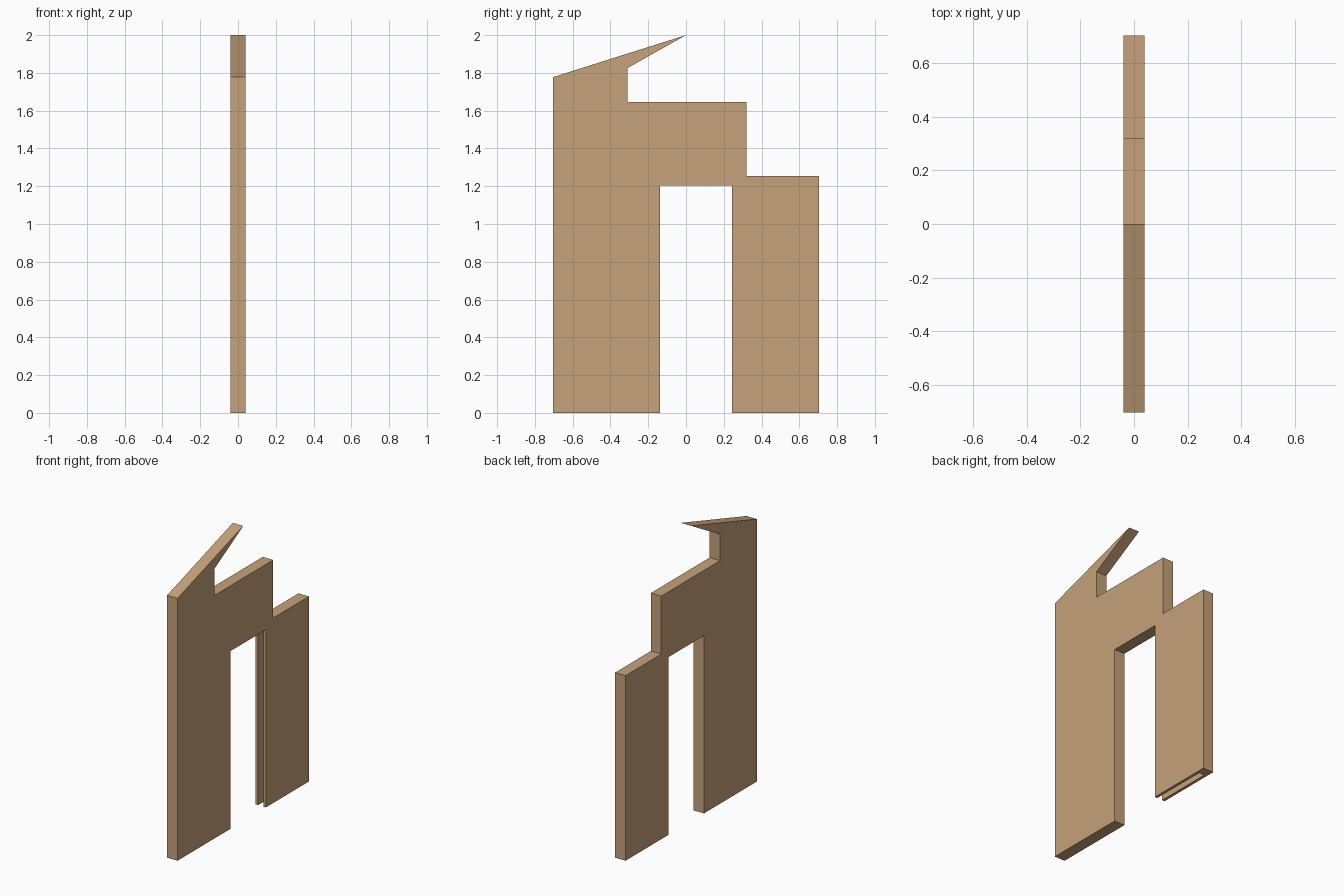
import bpy
import bmesh

if "Cube" in bpy.data.objects:
    bpy.data.objects.remove(bpy.data.objects["Cube"])

HALF = 0.039  # half wall thickness

tan = bpy.data.materials.new("tan wall")
tan.diffuse_color = (0.56, 0.36, 0.195, 1)
tan.use_nodes = True
tan.node_tree.nodes["Principled BSDF"].inputs["Base Color"].default_value = tan.diffuse_color


def extrude_profile(name, points, half):
    """Extrude a (y, z) outline symmetrically along x."""
    bm = bmesh.new()
    face = bm.faces.new([bm.verts.new((-half, y, z)) for y, z in points])
    res = bmesh.ops.extrude_face_region(bm, geom=[face])
    moved = [v for v in res["geom"] if isinstance(v, bmesh.types.BMVert)]
    bmesh.ops.translate(bm, verts=moved, vec=(2 * half, 0, 0))
    bmesh.ops.recalc_face_normals(bm, faces=bm.faces[:])
    mesh = bpy.data.meshes.new(name)
    bm.to_mesh(mesh)
    bm.free()
    obj = bpy.data.objects.new(name, mesh)
    bpy.context.collection.objects.link(obj)
    mesh.materials.append(tan)
    return obj


# Wall panel with doorway, stepped top and sloping spike
wall = extrude_profile("wall_panel", [
    (-0.703, 0), (-0.137, 0), (-0.137, 1.204), (0.243, 1.204), (0.243, 0),
    (0.703, 0), (0.703, 1.254), (0.321, 1.254), (0.321, 1.647),
    (-0.309, 1.647), (-0.309, 1.826), (0.0, 2.0), (-0.703, 1.778)], HALF)

# Sliding-door pocket, open to the doorway and the floor
slot = extrude_profile("pocket_cutter", [
    (0.1, -0.1), (0.64, -0.1), (0.64, 1.2), (0.1, 1.2)], 0.02)
slot.hide_render = True
mod = wall.modifiers.new("pocket", "BOOLEAN")
mod.operation = "DIFFERENCE"
mod.solver = "EXACT"
mod.object = slot
bpy.context.view_layer.objects.active = wall
bpy.ops.object.modifier_apply(modifier=mod.name)
bpy.data.objects.remove(slot)
